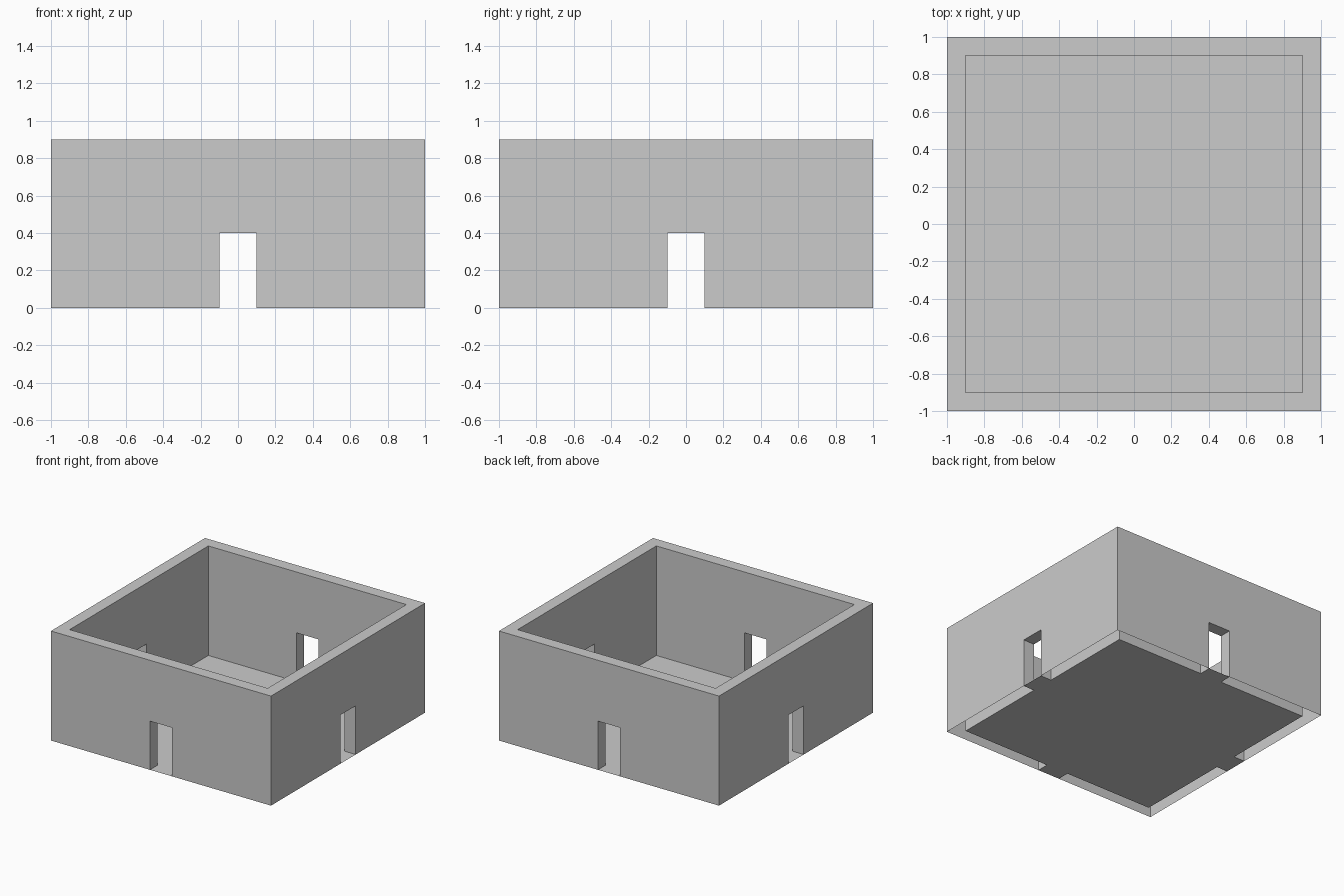
import bpy, bmesh
from math import pi
from mathutils import Matrix

if "Cube" in bpy.data.objects:
    bpy.data.objects.remove(bpy.data.objects["Cube"])

OUT, INN = 1.0, 0.9        # outer and inner half widths
HEIGHT = 0.9
DOOR_HALF, DOOR_TOP = 0.1, 0.4


def finish(bm, name):
    bmesh.ops.remove_doubles(bm, verts=bm.verts, dist=1e-4)
    mesh = bpy.data.meshes.new(name)
    bm.to_mesh(mesh)
    bm.free()
    obj = bpy.data.objects.new(name, mesh)
    bpy.context.collection.objects.link(obj)
    return obj


def wall_outline(bm, half):
    d, t, h = DOOR_HALF, DOOR_TOP, HEIGHT
    pts = [(-half, 0), (-d, 0), (-d, t), (d, t), (d, 0),
           (half, 0), (half, h), (-half, h)]
    return [bm.verts.new((x, -half, z)) for x, z in pts]


# Walls: one mitred side with a doorway, turned four times (open underneath)
bm = bmesh.new()
for i in range(4):
    outer = wall_outline(bm, OUT)
    inner = wall_outline(bm, INN)
    bm.faces.new(outer)
    bm.faces.new(inner[::-1])
    # door jambs, lintel and wall top
    for a, b in ((1, 2), (2, 3), (3, 4), (6, 7)):
        bm.faces.new((outer[b], outer[a], inner[a], inner[b]))
    bmesh.ops.rotate(bm, verts=outer + inner, cent=(0, 0, 0),
                     matrix=Matrix.Rotation(i * pi / 2, 3, 'Z'))
finish(bm, "walls")

# Floor: thin sheet reaching out through each doorway as a threshold
bm = bmesh.new()
bm.faces.new([bm.verts.new((x * INN, y * INN, 0))
              for x, y in ((-1, -1), (1, -1), (1, 1), (-1, 1))])
for i in range(4):
    sill = [bm.verts.new((x, y, 0)) for x, y in (
        (-DOOR_HALF, -OUT), (DOOR_HALF, -OUT),
        (DOOR_HALF, -INN), (-DOOR_HALF, -INN))]
    bm.faces.new(sill)
    bmesh.ops.rotate(bm, verts=sill, cent=(0, 0, 0),
                     matrix=Matrix.Rotation(i * pi / 2, 3, 'Z'))
finish(bm, "floor")
